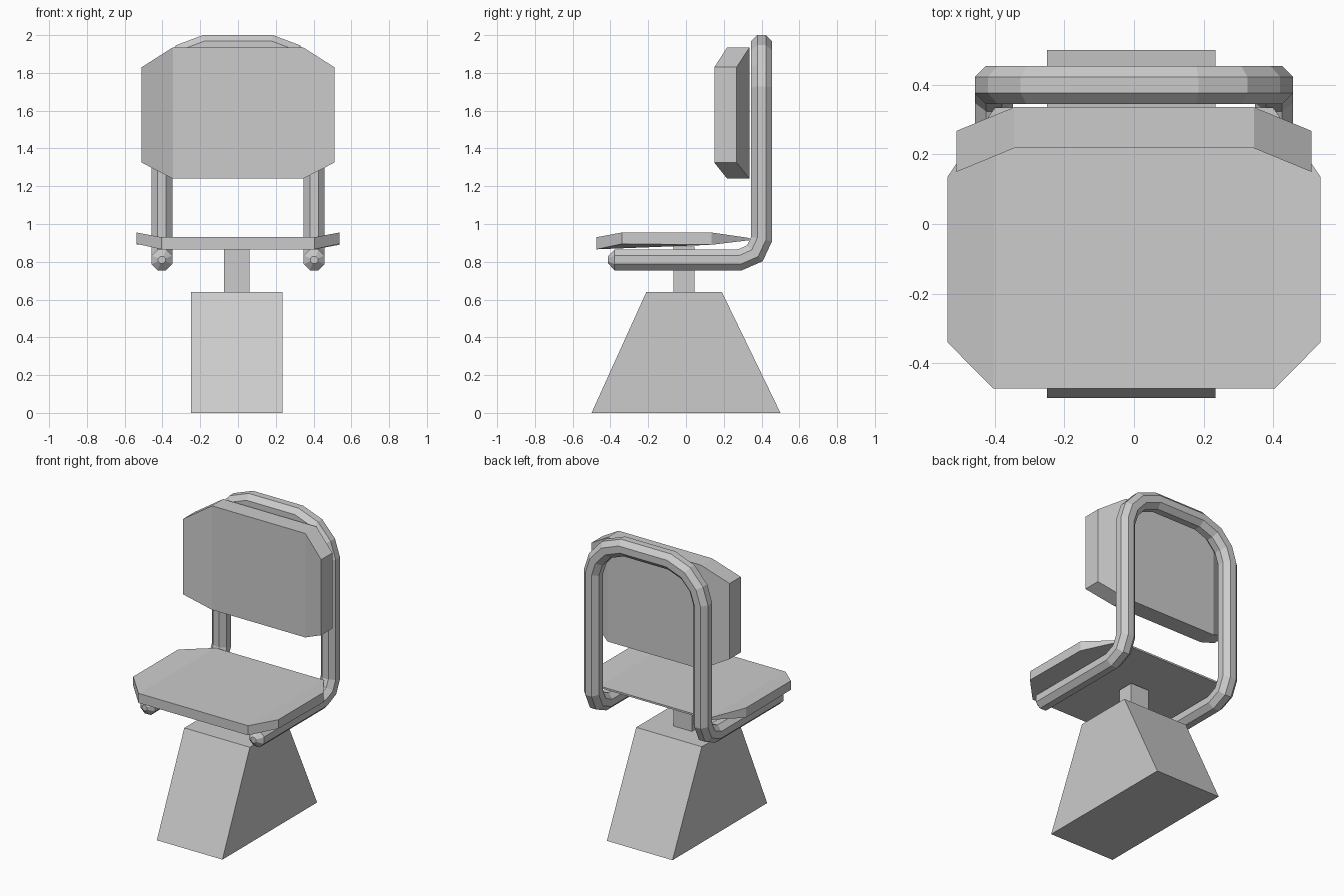
import bpy, bmesh, math
from mathutils import Vector

if "Cube" in bpy.data.objects:
    bpy.data.objects.remove(bpy.data.objects["Cube"])


def make_object(name, verts, faces):
    mesh = bpy.data.meshes.new(name)
    mesh.from_pydata([tuple(v) for v in verts], [], faces)
    bm = bmesh.new()
    bm.from_mesh(mesh)
    bmesh.ops.recalc_face_normals(bm, faces=bm.faces)
    bm.to_mesh(mesh)
    bm.free()
    obj = bpy.data.objects.new(name, mesh)
    bpy.context.collection.objects.link(obj)
    return obj


def block(name, low, high):
    """Box or frustum: low and high are (x0, x1, y0, y1, z)."""
    verts = []
    for x0, x1, y0, y1, z in (low, high):
        verts += [(x0, y0, z), (x1, y0, z), (x1, y1, z), (x0, y1, z)]
    sides = [(i, (i + 1) % 4, (i + 1) % 4 + 4, i + 4) for i in range(4)]
    return make_object(name, verts, [(3, 2, 1, 0), (4, 5, 6, 7)] + sides)


def winged_panel(name, face_a, face_b):
    """Panel with a flat middle and two bent, corner-cut wings.
    Each face lists its four right-hand points from one end to the other."""
    verts = []
    for face in (face_a, face_b):
        verts += face + [(-x, y, z) for x, y, z in reversed(face)]
    faces = []
    for o in (0, 8):
        faces += [(o, o + 1, o + 2, o + 3), (o, o + 3, o + 4, o + 7),
                  (o + 4, o + 5, o + 6, o + 7)]
    faces += [(i, (i + 1) % 8, (i + 1) % 8 + 8, i + 8) for i in range(8)]
    return make_object(name, verts, faces)


def mitred_tube(name, path, radius, sides, tip):
    """Half tube along path with a tapered tip at the start, mirrored over x."""
    path = [Vector(p) for p in path]
    dirs = [(b - a).normalized() for a, b in zip(path, path[1:])]
    ring = []
    for i in range(sides):
        a = 2 * math.pi * (i + 0.5) / sides
        ring.append(path[0] + Vector((math.cos(a), 0, math.sin(a)))
                    * radius / math.cos(math.pi / sides))
    first = [path[0] - dirs[0] * tip + (p - path[0]) * 0.35 for p in ring]
    verts = first + ring
    for i, d in enumerate(dirs):
        n = d + (dirs[i + 1] if i + 1 < len(dirs) else d)
        ring = [p + d * ((path[i + 1] - p).dot(n) / d.dot(n)) for p in ring]
        verts += ring
    faces = [tuple(range(sides))]
    for r in range(len(path)):
        for i in range(sides):
            a, b = r * sides + i, r * sides + (i + 1) % sides
            faces.append((a, b, b + sides, a + sides))
    obj = make_object(name, verts, faces)
    obj.modifiers.new("Mirror", 'MIRROR')
    return obj


# pedestal and post
block("pedestal", (-0.25, 0.235, -0.5, 0.5, 0), (-0.25, 0.235, -0.21, 0.19, 0.64))
block("post", (-0.075, 0.06, -0.065, 0.045, 0.63), (-0.075, 0.06, -0.065, 0.045, 0.88))

# seat, thinning to a wedge at the back
winged_panel("seat",
             [(0.405, -0.473, 0.93), (0.537, -0.34, 0.955),
              (0.537, 0.135, 0.955), (0.4, 0.335, 0.926)],
             [(0.405, -0.473, 0.866), (0.537, -0.34, 0.895),
              (0.537, 0.135, 0.89), (0.4, 0.335, 0.914)])

# backrest, wings bent forward
front = [(0.345, 0.218, 1.935), (0.51, 0.15, 1.83),
         (0.51, 0.15, 1.325), (0.345, 0.218, 1.24)]
winged_panel("backrest", front, [(x, y + 0.118, z) for x, y, z in front])

# bent tube frame
mitred_tube("tube_frame",
            [(0.403, -0.378, 0.81), (0.403, 0.285, 0.81), (0.403, 0.365, 0.845),
             (0.403, 0.4, 0.92), (0.403, 0.4, 1.72), (0.372, 0.4, 1.815),
             (0.295, 0.4, 1.9), (0.175, 0.4, 1.945), (0, 0.4, 1.945)],
            0.055, 8, 0.034)
